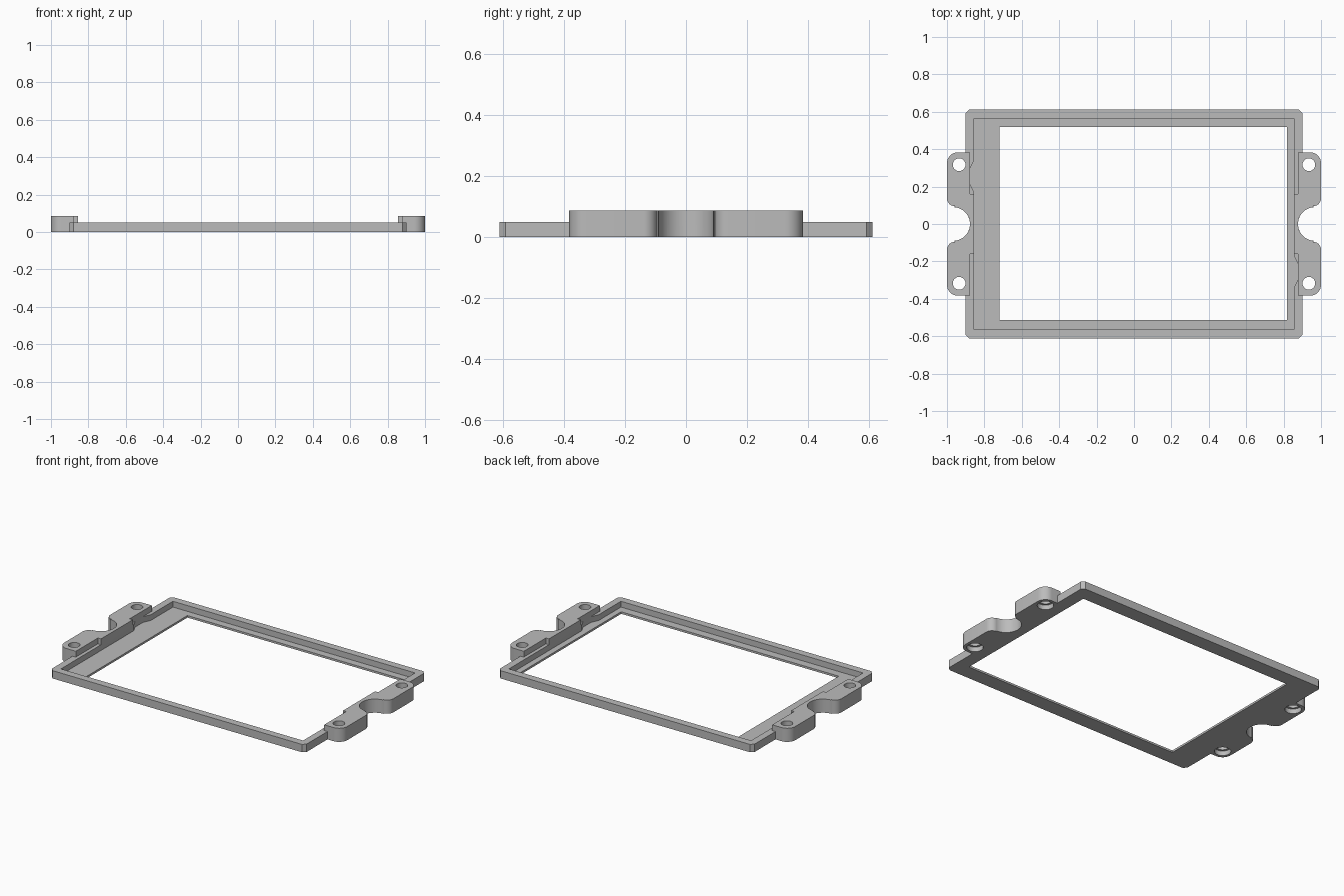
import bpy, bmesh
from math import sin, cos, pi, radians

if "Cube" in bpy.data.objects:
    bpy.data.objects.remove(bpy.data.objects["Cube"])

grey = bpy.data.materials.new("plain grey")
grey.use_nodes = True
COLOUR = (0.5, 0.5, 0.5, 1)
grey.diffuse_color = COLOUR
grey.node_tree.nodes["Principled BSDF"].inputs["Base Color"].default_value = COLOUR


def prism(name, outline, z0, z1, cutter=False):
    """Extrude a counter-clockwise outline from z0 to z1."""
    bm = bmesh.new()
    face = bm.faces.new([bm.verts.new((x, y, z0)) for x, y in outline])
    ext = bmesh.ops.extrude_face_region(bm, geom=[face])["geom"]
    for v in ext:
        if isinstance(v, bmesh.types.BMVert):
            v.co.z = z1
    bmesh.ops.recalc_face_normals(bm, faces=bm.faces)
    me = bpy.data.meshes.new(name)
    bm.to_mesh(me)
    bm.free()
    ob = bpy.data.objects.new(name, me)
    bpy.context.collection.objects.link(ob)
    me.materials.append(grey)
    ob.hide_render = ob.hide_viewport = cutter
    return ob


def arc(cx, cy, r, a0, a1, n=12):
    steps = [radians(a0 + (a1 - a0) * i / n) for i in range(n + 1)]
    return [(cx + r * cos(a), cy + r * sin(a)) for a in steps]


def rect(x0, x1, y0, y1):
    return [(x0, y0), (x1, y0), (x1, y1), (x0, y1)]


def boolean(ob, other, operation="DIFFERENCE"):
    mod = ob.modifiers.new(other.name, "BOOLEAN")
    mod.operation, mod.solver, mod.object = operation, "EXACT", other


def cut(ob, name, outline, z0, z1):
    boolean(ob, prism(name, outline, z0, z1, True))


# Frame plate with chamfered corners
W, D, C = 0.90, 0.612, 0.02
corner = [(W, D - C), (W - C, D)]
quarter = corner + [(-x, y) for x, y in reversed(corner)]
frame = prism("frame", quarter + [(-x, -y) for x, y in quarter], 0, 0.05)

# Mounting ears: half outline of the left ear, mirrored in y
half = (arc(0.967, 0, 0.09, 180, 90) + arc(0.957, 0.138, 0.043, 270, 360)
        + arc(0.942, 0.325, 0.058, 0, 90) + [(0.877, 0.383), (0.877, 0.16), (0.855, 0.16)])
ear = [(x, -y) for x, y in reversed(half)] + half[1:]
ears = [prism(name, [(s * x, s * y) for x, y in ear], 0, 0.087)
        for name, s in (("left_ear", 1), ("right_ear", -1))]
for ob in ears:
    boolean(frame, ob, "UNION")
    ob.hide_render = ob.hide_viewport = True

# Scallops between the lugs
for s in (1, -1):
    cut(frame, "scallop", arc(s * 0.967, 0, 0.09, 0, 354, 59), -0.1, 0.2)

# Panel recess with one relief pocket on each short side
RX, RY, FLOOR = 0.855, 0.565, 0.013
pocket = [(RX, -0.34), (0.877, -0.295), (0.877, -0.215), (RX, -0.17)]
side = [(RX, -RY)] + pocket + [(RX, RY)]
cut(frame, "recess", side + [(-x, -y) for x, y in side], FLOOR, 0.2)

# Window opening, offset to one side
cut(frame, "window", rect(-0.72, 0.817, -0.513, 0.518), -0.1, 0.2)

# Screw holes with counterbores underneath
for sx in (1, -1):
    for sy in (1, -1):
        x, y = sx * 0.935, sy * 0.317
        cut(frame, "screw_hole", arc(x, y, 0.034, 0, 348.75, 31), -0.1, 0.2)
        cut(frame, "counterbore", arc(x, y, 0.048, 0, 348.75, 31), -0.1, 0.03)

# Bake the cuts and remove the helpers
deps = bpy.context.evaluated_depsgraph_get()
result = bpy.data.meshes.new_from_object(frame.evaluated_get(deps))
helpers = [m.object for m in frame.modifiers]
frame.modifiers.clear()
frame.data = result
for ob in helpers:
    bpy.data.objects.remove(ob)

bpy.context.view_layer.objects.active = frame
frame.select_set(True)
bpy.ops.object.shade_smooth_by_angle(angle=radians(30))
